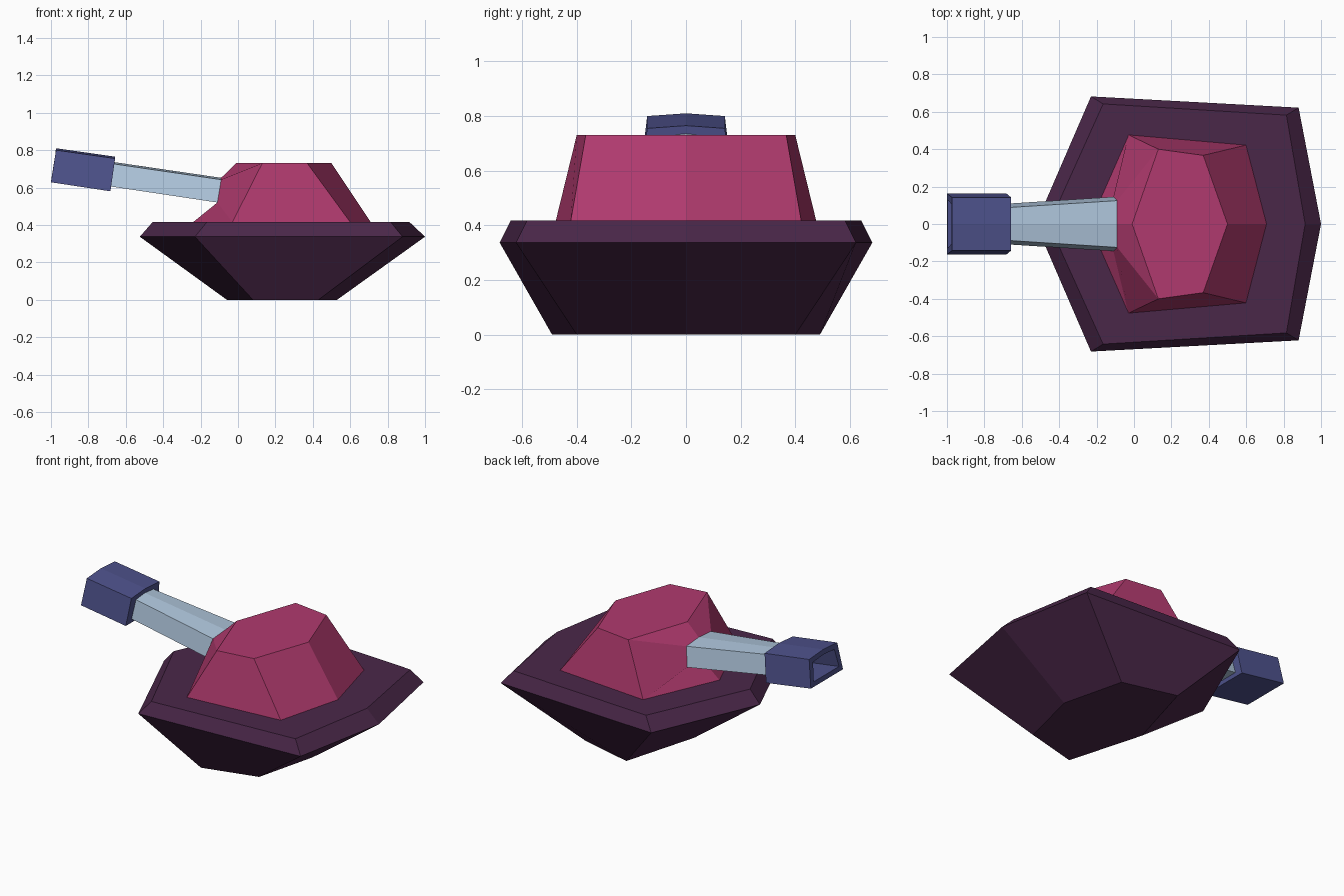
import bpy, bmesh

if "Cube" in bpy.data.objects:
    bpy.data.objects.remove(bpy.data.objects["Cube"])


def material(name, rgb):
    # sRGB 0-255 to linear diffuse colour
    m = bpy.data.materials.new(name)
    lin = [((c / 255 + 0.055) / 1.055) ** 2.4 for c in rgb]
    m.diffuse_color = (*lin, 1)
    m.use_nodes = True
    m.node_tree.nodes["Principled BSDF"].inputs["Base Color"].default_value = m.diffuse_color
    return m


def mirror_ring(half):
    # half runs from the y=0 start to the y=0 end on the +y side
    return half + [(x, -y, z) for x, y, z in reversed(half[1:-1])]


def hull_ring(z, *xy):
    return mirror_ring([(x, y, z) for x, y in xy])


def tube_ring(top, bottom, w_top, w_bottom, ridge=0.01):
    # house-shaped six-sided section, slanted between top and bottom (x, z)
    (xt, zt), (xb, zb) = top, bottom
    return mirror_ring([(xt, 0, zt), (xt, w_top, zt - ridge),
                        (xb, w_bottom, zb), (xb, 0, zb)])


def loft(name, rings, mat, skip=(), extra=None):
    bm = bmesh.new()
    vs = [[bm.verts.new(p) for p in r] for r in rings]
    n = len(rings[0])
    for a, b in zip(vs, vs[1:]):
        for i in range(n):
            if i not in skip:
                j = (i + 1) % n
                bm.faces.new((a[i], a[j], b[j], b[i]))
    bm.faces.new(vs[0][::-1])
    bm.faces.new(vs[-1])
    if extra:
        extra(bm, vs)
    bmesh.ops.recalc_face_normals(bm, faces=bm.faces)
    me = bpy.data.meshes.new(name)
    bm.to_mesh(me)
    bm.free()
    me.materials.append(mat)
    ob = bpy.data.objects.new(name, me)
    bpy.context.collection.objects.link(ob)
    return ob


plum = material("dark plum", (74, 39, 73))
magenta = material("magenta", (176, 58, 110))
steel = material("pale steel", (175, 198, 220))
indigo = material("indigo", (78, 82, 140))

# Hull: three six-sided rings
loft("hull", [
    hull_ring(0.0, (-0.06, 0), (0.08, 0.49), (0.43, 0.40), (0.53, 0)),
    hull_ring(0.337, (-0.525, 0), (-0.23, 0.682), (0.88, 0.622), (1.0, 0)),
    hull_ring(0.417, (-0.455, 0), (-0.165, 0.642), (0.815, 0.582), (0.915, 0)),
], plum)

# Barrel base section, shared with the gun mount on the turret
mount = tube_ring((-0.09, 0.652), (-0.11, 0.52), 0.125, 0.145)


def gun_mount(bm, vs):
    # the two facets facing -x are recessed towards the barrel root
    b, t = vs
    h = [bm.verts.new(p) for p in mount]
    bm.faces.new(h)
    outer = [t[0], t[1], b[1], b[0], b[5], t[5]]
    for i in range(6):
        j = (i + 1) % 6
        bm.faces.new((outer[i], outer[j], h[j], h[i]))


# Turret
loft("turret", [
    hull_ring(0.415, (-0.24, 0), (-0.03, 0.477), (0.60, 0.422), (0.71, 0)),
    hull_ring(0.73, (-0.01, 0), (0.13, 0.40), (0.37, 0.367), (0.50, 0)),
], magenta, skip=(0, 5), extra=gun_mount)

# Tapered barrel
loft("barrel", [
    mount,
    tube_ring((-0.67, 0.737), (-0.69, 0.607), 0.088, 0.108),
], steel)

# Hollow muzzle
loft("muzzle", [
    tube_ring((-0.657, 0.765), (-0.682, 0.580), 0.142, 0.163),
    tube_ring((-0.973, 0.81), (-1.0, 0.628), 0.142, 0.163),
    tube_ring((-0.977, 0.78), (-0.996, 0.658), 0.108, 0.128),
    tube_ring((-0.78, 0.752), (-0.80, 0.63), 0.108, 0.128),
], indigo)
